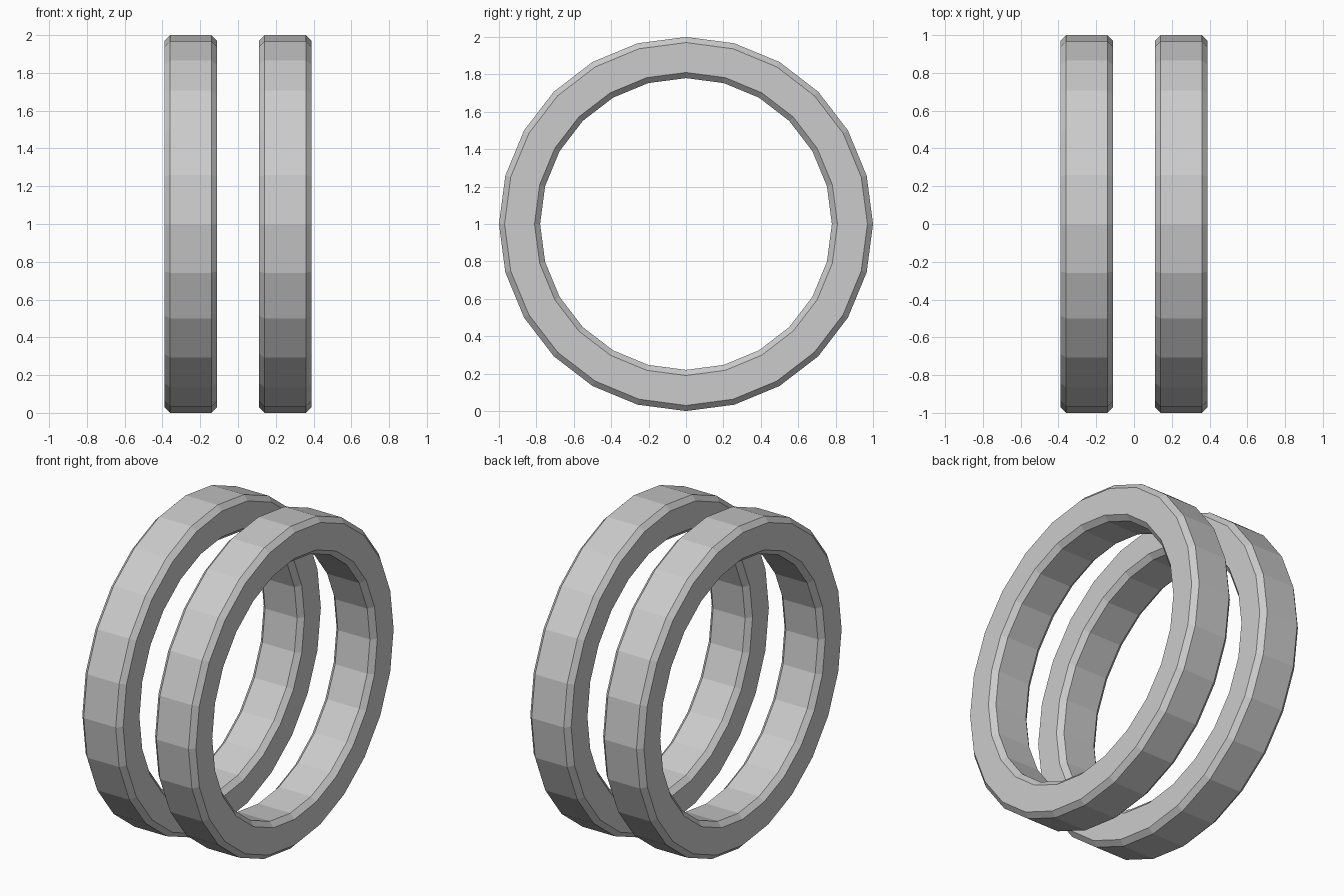
import bpy
import bmesh
import math

if "Cube" in bpy.data.objects:
    bpy.data.objects.remove(bpy.data.objects["Cube"])

SIDES = 24
R_OUT, R_IN = 1.0, 0.78      # outer and inner radius
HALF_W, BEVEL = 0.14, 0.03   # half thickness along x, chamfer size


def make_ring(name, x):
    # chamfered rectangular section as (x offset, radius)
    w, b = HALF_W, BEVEL
    section = [(-w + b, R_OUT), (w - b, R_OUT), (w, R_OUT - b), (w, R_IN + b),
               (w - b, R_IN), (-w + b, R_IN), (-w, R_IN + b), (-w, R_OUT - b)]
    bm = bmesh.new()
    loops = []
    for i in range(SIDES):
        a = 2 * math.pi * i / SIDES
        loops.append([bm.verts.new((dx, r * math.sin(a), r * math.cos(a)))
                      for dx, r in section])
    n = len(section)
    for i in range(SIDES):
        p, q = loops[i], loops[(i + 1) % SIDES]
        for j in range(n):
            k = (j + 1) % n
            bm.faces.new((p[j], p[k], q[k], q[j]))
    bmesh.ops.recalc_face_normals(bm, faces=bm.faces)
    mesh = bpy.data.meshes.new(name)
    bm.to_mesh(mesh)
    bm.free()
    ob = bpy.data.objects.new(name, mesh)
    ob.location = (x, 0, R_OUT)
    bpy.context.collection.objects.link(ob)


# two matching rings side by side
make_ring("left_ring", -0.25)
make_ring("right_ring", 0.25)
